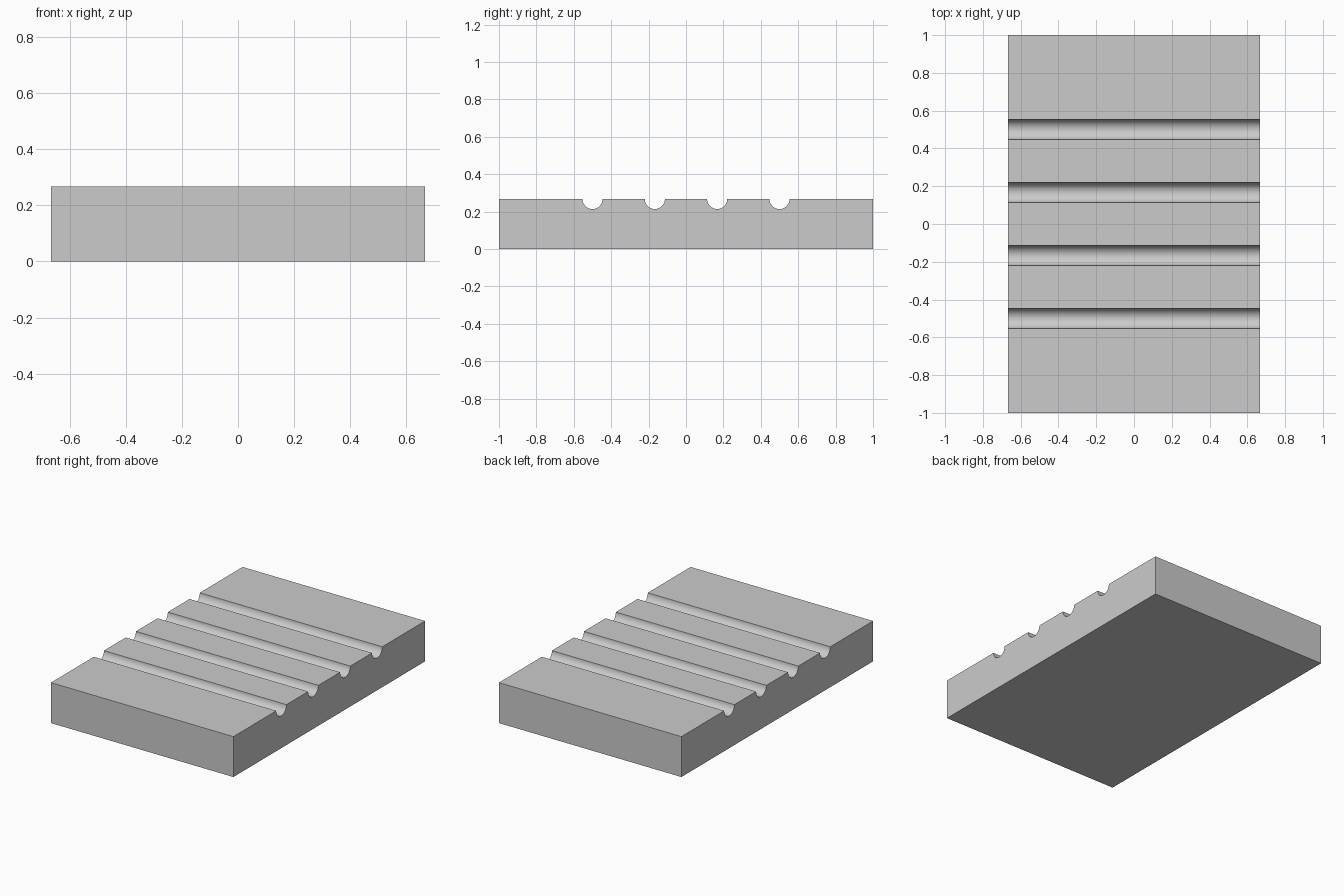
import bpy
import bmesh
from math import cos, sin, pi

cube = bpy.data.objects.get("Cube")
if cube:
    bpy.data.objects.remove(cube, do_unlink=True)

HALF_X, HALF_Y, TOP = 2 / 3, 1.0, 0.267
GROOVE_RADIUS = 0.0535
GROOVE_CENTRES = [-1 / 2, -1 / 6, 1 / 6, 1 / 2]
STEPS = 24

# Grey material
grey = bpy.data.materials.new("plain grey")
grey.use_nodes = True
colour = (0.6, 0.6, 0.6, 1)
grey.diffuse_color = colour
grey.node_tree.nodes["Principled BSDF"].inputs["Base Color"].default_value = colour

# Side profile: a slab with half-round grooves along its top edge
profile = [(HALF_Y, TOP), (HALF_Y, 0), (-HALF_Y, 0), (-HALF_Y, TOP)]
for centre in GROOVE_CENTRES:
    for i in range(STEPS + 1):
        a = pi + pi * i / STEPS
        profile.append((centre + GROOVE_RADIUS * cos(a), TOP + GROOVE_RADIUS * sin(a)))

# Extrude the profile across the width
bm = bmesh.new()
side = bm.faces.new([bm.verts.new((-HALF_X, y, z)) for y, z in profile])
extruded = bmesh.ops.extrude_face_region(bm, geom=[side])["geom"]
moved = [v for v in extruded if isinstance(v, bmesh.types.BMVert)]
bmesh.ops.translate(bm, verts=moved, vec=(2 * HALF_X, 0, 0))
bmesh.ops.recalc_face_normals(bm, faces=bm.faces)
mesh = bpy.data.meshes.new("grooved_block")
bm.to_mesh(mesh)
bm.free()
mesh.materials.append(grey)

block = bpy.data.objects.new("grooved_block", mesh)
bpy.context.collection.objects.link(block)

# Smooth grooves, sharp block edges
bpy.ops.object.select_all(action="DESELECT")
block.select_set(True)
bpy.context.view_layer.objects.active = block
bpy.ops.object.shade_smooth_by_angle(angle=pi / 6)
